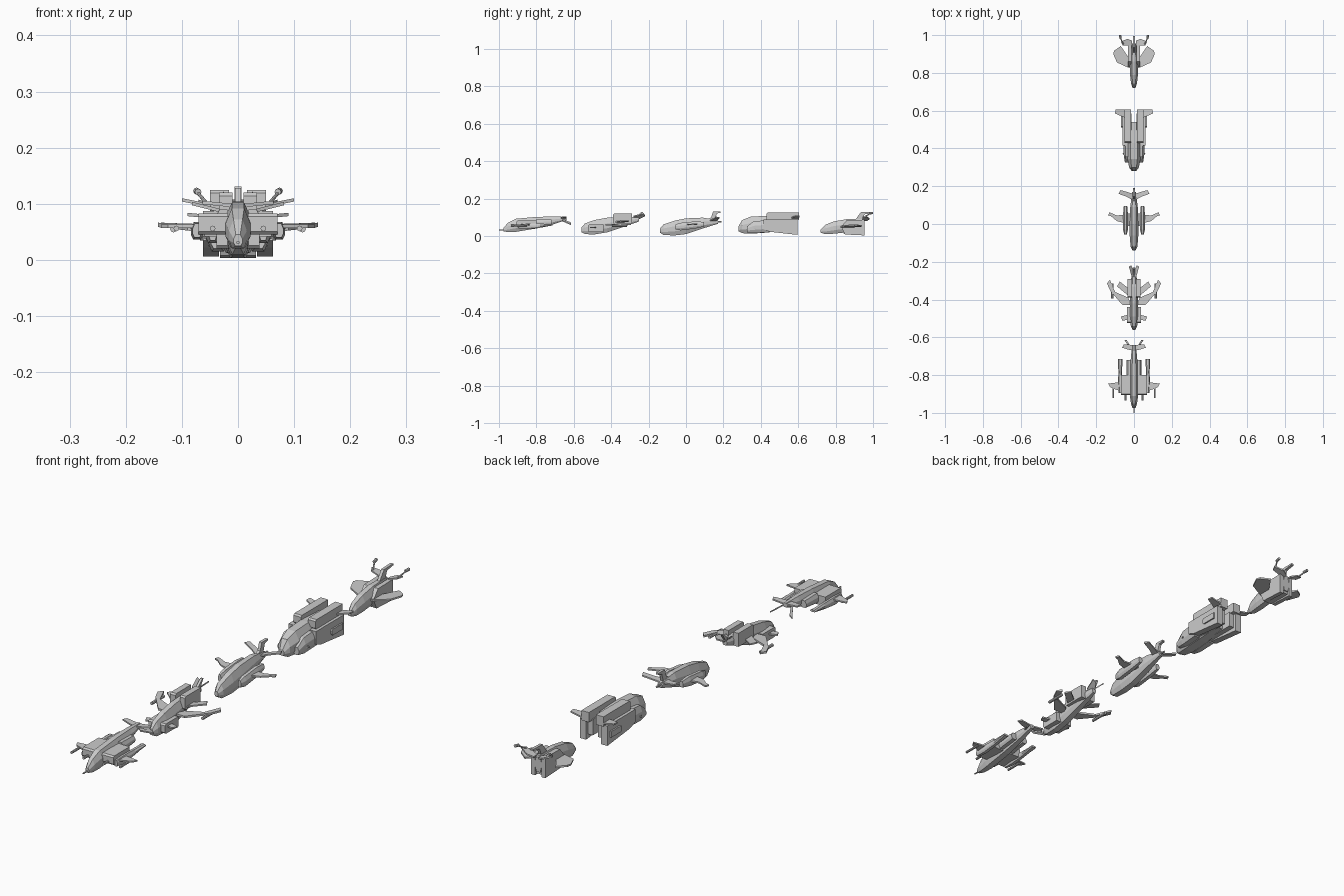
import bpy, bmesh, math
from mathutils import Vector


def finish(name, bm):
    bmesh.ops.recalc_face_normals(bm, faces=bm.faces)
    me = bpy.data.meshes.new(name)
    bm.to_mesh(me)
    bm.free()
    ob = bpy.data.objects.new(name, me)
    bpy.context.collection.objects.link(ob)
    return ob


def mirror(ob):
    ob.modifiers.new("mirror", 'MIRROR').use_axis = (True, False, False)
    return ob


def hull(name, stations, x=0, top=0.5, bot=0.6):
    """Faceted loft along y; station = (y, z bottom, z top, half width)."""
    bm = bmesh.new()
    rings = []
    for y, a, b, w in stations:
        h = b - a
        sec = [(w * top, b), (w, a + h * .62), (w, a + h * .28), (w * bot, a),
               (-w * bot, a), (-w, a + h * .28), (-w, a + h * .62), (-w * top, b)]
        rings.append([bm.verts.new((x + u, y, z)) for u, z in sec])
    for r, s in zip(rings, rings[1:]):
        for i in range(8):
            bm.faces.new((r[i], r[(i + 1) % 8], s[(i + 1) % 8], s[i]))
    bm.faces.new(rings[0])
    bm.faces.new(rings[-1])
    ob = finish(name, bm)
    return mirror(ob) if x else ob


def blade(name, outline, z0, slope=0.0, thick=0.006):
    """Mirrored plate from an xy outline; slope raises z with x."""
    bm = bmesh.new()
    lo, hi = ([bm.verts.new((x, y, z0 + slope * x + d)) for x, y in outline]
              for d in (-thick / 2, thick / 2))
    n = len(lo)
    bm.faces.new(lo)
    bm.faces.new(hi)
    for i in range(n):
        bm.faces.new((lo[i], lo[(i + 1) % n], hi[(i + 1) % n], hi[i]))
    return mirror(finish(name, bm))


def slab(name, profile, x0, x1):
    """Side profile in yz extruded from x0 to x1, mirrored."""
    bm = bmesh.new()
    a, b = ([bm.verts.new((x, y, z)) for y, z in profile] for x in (x0, x1))
    n = len(a)
    bm.faces.new(a)
    bm.faces.new(b)
    for i in range(n):
        bm.faces.new((a[i], a[(i + 1) % n], b[(i + 1) % n], b[i]))
    ob = finish(name, bm)
    return mirror(ob)


def block(name, x0, x1, y0, y1, z0, z1, c=0.006):
    return slab(name, [(y0, z0 + c), (y0 + c, z0), (y1, z0), (y1, z1),
                       (y0 + c, z1), (y0, z1 - c)], x0, x1)


def rod(name, p, q, r):
    p, q = Vector(p), Vector(q)
    bm = bmesh.new()
    bmesh.ops.create_cone(bm, cap_ends=True, segments=8, radius1=r, radius2=r,
                          depth=(q - p).length)
    rot = (q - p).to_track_quat('Z', 'Y')
    for v in bm.verts:
        v.co = rot @ v.co + (p + q) / 2
    ob = finish(name, bm)
    return mirror(ob) if p.x or q.x else ob


# Ship 1: nose probe, wide shoulder box, long side pods, drooping tail
hull("s1_fuselage", [(-.975, .025, .045, .008), (-.95, .02, .072, .016), (-.91, .022, .092, .022),
                     (-.80, .04, .102, .022), (-.71, .062, .104, .017), (-.64, .085, .102, .01)])
rod("s1_nose_probe", (0, -1, .031), (0, -.95, .031), .003)
block("s1_shoulder_box", .018, .07, -.905, -.80, .045, .083)
hull("s1_back_pod", [(-.80, .05, .09, .014), (-.72, .06, .088, .014)], x=.026)
blade("s1_wing", [(.06, -.89), (.125, -.865), (.137, -.845), (.06, -.835)], .06)
hull("s1_side_pod", [(-.895, .04, .065, .008), (-.85, .036, .068, .011), (-.78, .044, .066, .01),
                     (-.715, .056, .064, .012)], x=.073)
for gx, y0 in ((.045, -.935), (.11, -.92)):
    rod("s1_gun", (gx, y0, .056), (gx, -.85, .056), .005)
blade("s1_tail_fin", [(0, -.67), (.03, -.665), (.063, -.655), (.055, -.638), (0, -.64)], .096, .1)
blade("s1_tail_vane", [(.012, -.66), (.022, -.66), (.05, -.615), (.038, -.615)], .096, -.7)

# Ship 2: long swept wings, canards, raised engine boxes
hull("s2_fuselage", [(-.56, .02, .045, .008), (-.54, .01, .067, .017), (-.49, .008, .085, .022),
                     (-.42, .02, .098, .022), (-.33, .05, .104, .02), (-.25, .078, .1, .01)])
block("s2_cheek", .015, .038, -.525, -.44, .02, .06)
blade("s2_canard", [(.03, -.505), (.06, -.513), (.07, -.49), (.03, -.48)], .045)
blade("s2_wing", [(.015, -.43), (.06, -.43), (.125, -.355), (.143, -.315), (.128, -.295),
                  (.1, -.36), (.03, -.39)], .058, .03, .008)
rod("s2_wing_gun", (.115, -.395, .055), (.115, -.315, .055), .006)
block("s2_engine_box", .01, .034, -.39, -.29, .065, .12)
blade("s2_rear_wing", [(.03, -.38), (.09, -.33), (.075, -.305), (.03, -.34)], .072, .1)
blade("s2_tail_fin", [(0, -.28), (.012, -.28), (.027, -.225), (.015, -.22), (0, -.245)], .095, .9)
slab("s2_tail_plate", [(-.28, .09), (-.255, .09), (-.23, .128), (-.238, .128)], 0, .005)

# Ship 3: slim hull, twin side pods, straight wings
hull("s3_fuselage", [(-.14, .018, .038, .008), (-.12, .005, .062, .018), (-.06, .003, .082, .023),
                     (0, .01, .094, .023), (.09, .04, .098, .02), (.17, .065, .085, .01)])
hull("s3_side_pod", [(-.055, .035, .062, .007), (-.03, .03, .07, .013), (.05, .04, .078, .013),
                     (.095, .05, .075, .009)], x=.045)
blade("s3_pylon", [(.015, -.01), (.05, -.01), (.05, .055), (.015, .055)], .055)
blade("s3_wing", [(.05, .005), (.09, .015), (.12, .04), (.137, .046), (.13, .062), (.09, .045),
                  (.05, .05)], .058, .04)
slab("s3_tail_plate", [(.1, .08), (.15, .07), (.165, .12), (.185, .124), (.185, .131), (.145, .131),
                       (.135, .1)], 0, .006)
blade("s3_tail_fin", [(.005, .125), (.04, .145), (.082, .16), (.072, .18), (.005, .16)], .08, .25)
rod("s3_tail_rod", (0, .13, .075), (0, .19, .075), .004)

# Ship 4: heavy hull with deep side slabs and twin roof boxes
hull("s4_fuselage", [(.28, .025, .05, .012), (.3, .015, .085, .026), (.345, .012, .103, .035),
                     (.43, .018, .108, .036), (.54, .03, .105, .025)])
hull("s4_cheek", [(.325, .02, .05, .012), (.36, .015, .078, .018), (.44, .02, .085, .022)], x=.036)
block("s4_roof_box", .016, .05, .43, .605, .085, .125)
slab("s4_side_slab", [(.415, .035), (.45, .022), (.597, .006), (.597, .087), (.415, .087)], .034, .062)
block("s4_inner_slab", .012, .036, .43, .585, .025, .09)
blade("s4_small_fin", [(.03, .335), (.052, .36), (.06, .375), (.04, .375)], .04)
block("s4_rear_pod", .045, .068, .51, .58, .035, .06)
blade("s4_rear_fin", [(.04, .56), (.07, .572), (.1, .585), (.098, .606), (.04, .605)], .087, .2)

# Ship 5: broad paddle wings, deep rear, tall fins and antennas
hull("s5_fuselage", [(.72, .018, .033, .007), (.745, .01, .06, .016), (.79, .012, .078, .021),
                     (.86, .02, .09, .021), (.955, .02, .09, .014)])
slab("s5_rear_slab", [(.85, .008), (.955, .003), (.955, .087), (.86, .085), (.83, .05)], .014, .032)
block("s5_lower_keel", .0, .012, .84, .95, .01, .06)
blade("s5_wing", [(.015, .825), (.035, .83), (.09, .855), (.11, .9), (.105, .917), (.07, .942),
                  (.045, .905), (.015, .86)], .045, .12, .007)
slab("s5_tail_plate", [(.90, .08), (.94, .08), (.955, .116), (.995, .122), (.995, .129), (.935, .127)],
     0, .006)
blade("s5_tail_fin", [(.01, .945), (.06, .945), (.07, .965), (.035, .98), (.01, .97)], .08, .35)
rod("s5_antenna", (.055, .95, .1), (.072, .985, .12), .003)
rod("s5_antenna_tip", (.071, .98, .121), (.074, 1, .123), .006)
